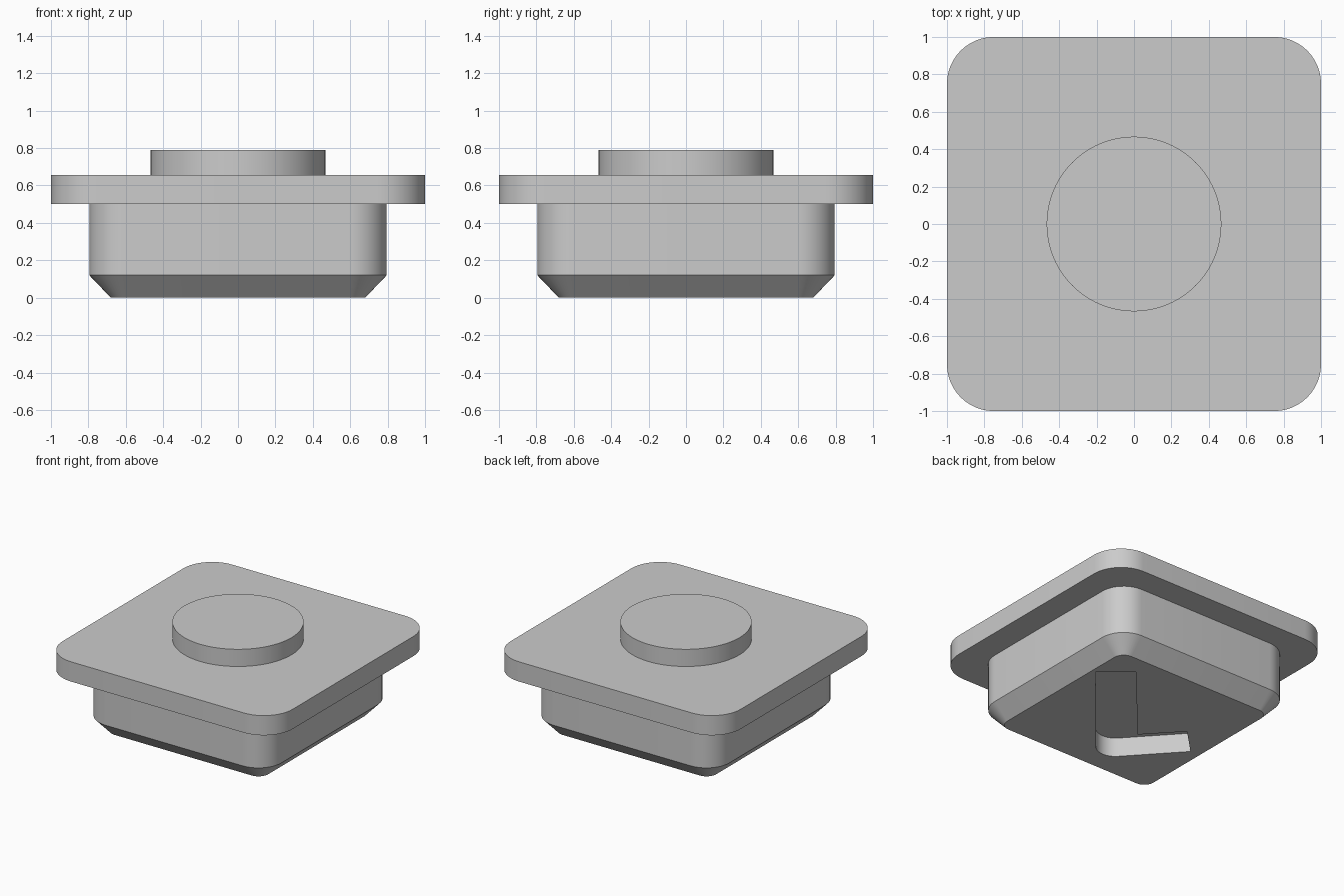
import bpy, bmesh
from math import cos, sin, pi, radians
from mathutils import Vector

default = bpy.data.objects.get("Cube")
if default:
    bpy.data.objects.remove(default, do_unlink=True)

grey = bpy.data.materials.new("plain grey")
grey.use_nodes = True
GREY = (0.6, 0.6, 0.6, 1.0)
grey.diffuse_color = GREY
grey.node_tree.nodes["Principled BSDF"].inputs["Base Color"].default_value = GREY


def arc(cx, cy, r, start, end, steps):
    """Points along a circular arc, angles in degrees."""
    angles = [radians(start + (end - start) * i / steps) for i in range(steps + 1)]
    return [(cx + r * cos(a), cy + r * sin(a)) for a in angles]


def rounded_square(half, r, steps=12):
    c = half - r
    points = []
    for i, (sx, sy) in enumerate([(1, 1), (-1, 1), (-1, -1), (1, -1)]):
        points += arc(sx * c, sy * c, r, 90 * i, 90 * i + 90, steps)
    return points


def loft(name, sections):
    """Closed solid through a stack of (outline, height) sections."""
    bm = bmesh.new()
    rings = [[bm.verts.new((x, y, z)) for x, y in outline] for outline, z in sections]
    n = len(rings[0])
    for low, high in zip(rings, rings[1:]):
        for i in range(n):
            j = (i + 1) % n
            bm.faces.new((low[i], low[j], high[j], high[i]))
    bm.faces.new(rings[0][::-1])
    bm.faces.new(rings[-1])
    bmesh.ops.recalc_face_normals(bm, faces=bm.faces)
    mesh = bpy.data.meshes.new(name)
    bm.to_mesh(mesh)
    bm.free()
    mesh.materials.append(grey)
    obj = bpy.data.objects.new(name, mesh)
    bpy.context.collection.objects.link(obj)
    return obj


def activate(obj):
    bpy.ops.object.select_all(action="DESELECT")
    obj.select_set(True)
    bpy.context.view_layer.objects.active = obj


# Lower body with a chamfered foot
body = loft("body", [
    (rounded_square(0.68, 0.085), 0.0),
    (rounded_square(0.795, 0.2), 0.12),
    (rounded_square(0.795, 0.2), 0.5),
])

# Wide flange and round top button
flange_outline = rounded_square(1.0, 0.25)
flange = loft("flange", [(flange_outline, 0.5), (flange_outline, 0.655)])
disc_outline = arc(0, 0, 0.467, 0, 360, 96)[:-1]
button = loft("button", [(disc_outline, 0.655), (disc_outline, 0.79)])

# Bent slot recessed in the underside: two arms meeting at a rounded elbow
elbow = arc(-0.143, -0.376, 0.14, 225, 320, 12)
slot_outline = elbow + [(0.646, 0.346), (0.428, 0.53), (-0.154, -0.143),
                        (-0.395, 0.117), (-0.597, -0.085)]
cutter = loft("slot_cutter", [(slot_outline, -0.1), (slot_outline, 0.15)])
cutter.hide_render = True
cut = body.modifiers.new("slot", "BOOLEAN")
cut.operation = "DIFFERENCE"
cut.solver = "EXACT"
cut.object = cutter
activate(body)
bpy.ops.object.modifier_apply(modifier=cut.name)
bpy.data.objects.remove(cutter, do_unlink=True)

# Smooth curved sides, crisp edges
for part in (body, flange, button):
    activate(part)
    bpy.ops.object.shade_smooth_by_angle(angle=radians(30))
